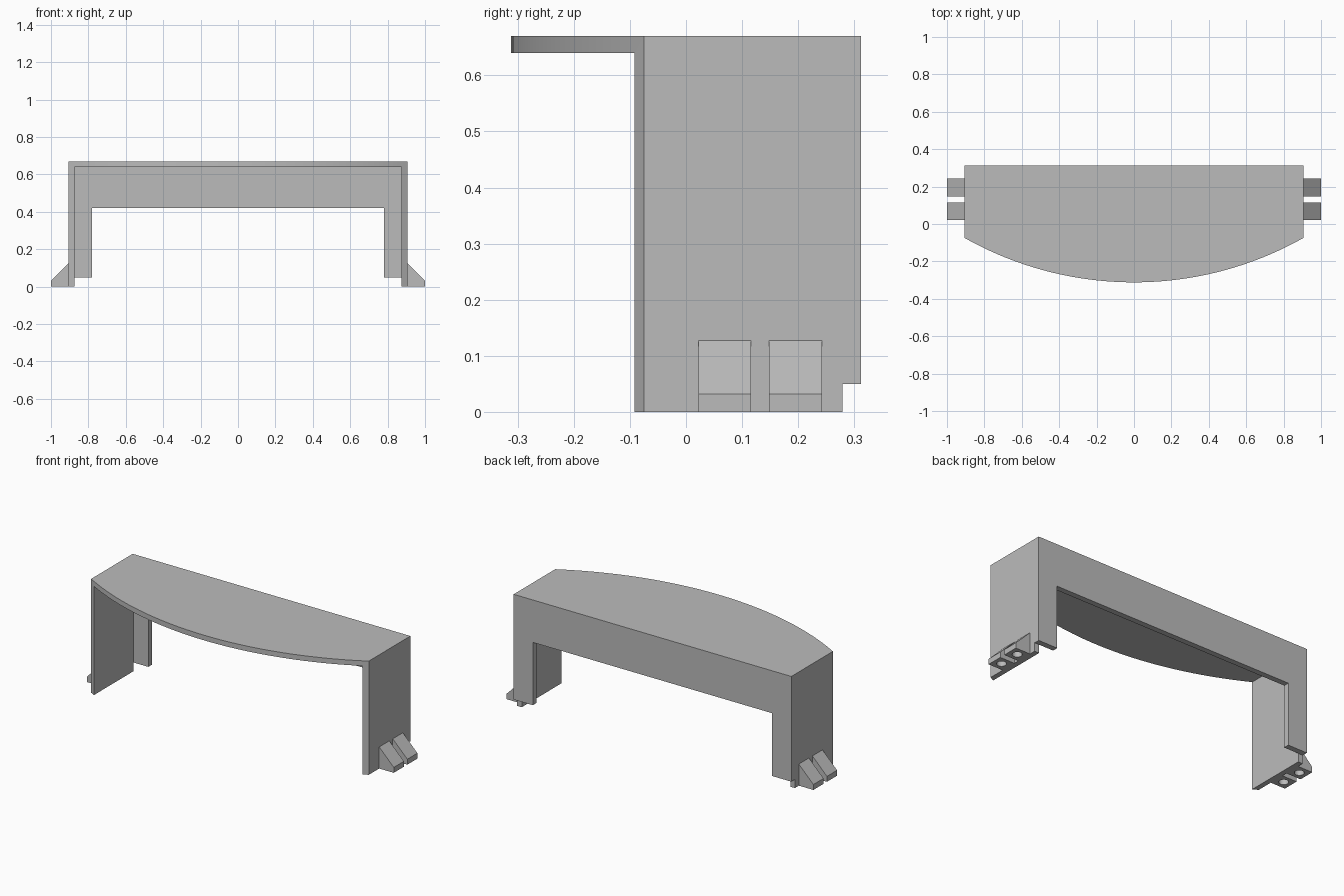
import bpy, bmesh, math
from mathutils import Vector

cube = bpy.data.objects.get("Cube")
if cube:
    bpy.data.objects.remove(cube, do_unlink=True)

grey = bpy.data.materials.new("matte_grey")
grey.use_nodes = True
colour = (0.5, 0.5, 0.5, 1)
grey.diffuse_color = colour
grey.node_tree.nodes["Principled BSDF"].inputs["Base Color"].default_value = colour


def prism(name, points, offset):
    """Extrude a flat outline along an offset."""
    bm = bmesh.new()
    face = bm.faces.new([bm.verts.new(p) for p in points])
    out = bmesh.ops.extrude_face_region(bm, geom=[face])
    moved = [v for v in out["geom"] if isinstance(v, bmesh.types.BMVert)]
    bmesh.ops.translate(bm, verts=moved, vec=Vector(offset))
    bmesh.ops.recalc_face_normals(bm, faces=bm.faces)
    mesh = bpy.data.meshes.new(name)
    bm.to_mesh(mesh)
    bm.free()
    mesh.materials.append(grey)
    obj = bpy.data.objects.new(name, mesh)
    bpy.context.collection.objects.link(obj)
    return obj


def box(name, half_x, y0, y1, z0, z1):
    outline = [(-half_x, y0, z0), (half_x, y0, z0), (half_x, y1, z0), (-half_x, y1, z0)]
    return prism(name, outline, (0, 0, z1 - z0))


def cut(target, cutter):
    """Subtract a cutter, then discard it."""
    cutter.hide_render = True
    mod = target.modifiers.new("cut", "BOOLEAN")
    mod.operation = "DIFFERENCE"
    mod.solver = "EXACT"
    mod.object = cutter
    bpy.context.view_layer.objects.active = target
    bpy.ops.object.modifier_apply(modifier=mod.name)
    bpy.data.objects.remove(cutter, do_unlink=True)


# Main dimensions
HALF, INNER = 0.905, 0.875
BACK, PANEL = 0.312, 0.279
TOP, UNDER = 0.67, 0.64
CORNER, BOW = -0.075, -0.312

# Bow-fronted housing, hollowed from the front
rise = CORNER - BOW
radius = (HALF ** 2 + rise ** 2) / (2 * rise)
sweep = math.asin(HALF / radius)
steps = 48
plan = [(HALF, BACK, 0), (-HALF, BACK, 0)]
for i in range(steps + 1):
    a = sweep * (2 * i / steps - 1)
    plan.append((radius * math.sin(a), BOW + radius * (1 - math.cos(a)), 0))
housing = prism("housing", plan, (0, 0, TOP))
cut(housing, box("hollow_cutter", INNER, -1, PANEL, -0.1, UNDER))
cut(housing, box("back_opening_cutter", 0.78, 0.2, 0.5, -0.1, 0.42))
cut(housing, box("back_notch_cutter", 1.2, PANEL, 0.5, -0.1, 0.05))

# Wedge brackets with a blind hole underneath, two on each side
for side, label in ((1, "left"), (-1, "right")):
    for y, place in ((0.022, "front"), (0.148, "back")):
        profile = [(HALF, 0), (1, 0), (1, 0.032), (HALF, 0.127)]
        bracket = prism(f"{label}_{place}_bracket",
                        [(side * x, y, z) for x, z in profile], (0, 0.094, 0))
        ring = [(side * 0.952 + 0.026 * math.cos(t * math.tau / 24),
                 y + 0.047 + 0.026 * math.sin(t * math.tau / 24), -0.02)
                for t in range(24)]
        cut(bracket, prism("hole_cutter", ring, (0, 0, 0.065)))

# Smooth the curved faces and keep the corners crisp
bpy.ops.object.select_all(action="DESELECT")
for obj in bpy.context.collection.objects:
    if obj.type == "MESH" and (obj is housing or obj.name == "housing" or "bracket" in obj.name):
        obj.select_set(True)
bpy.context.view_layer.objects.active = housing
bpy.ops.object.shade_smooth_by_angle(angle=math.radians(25))
